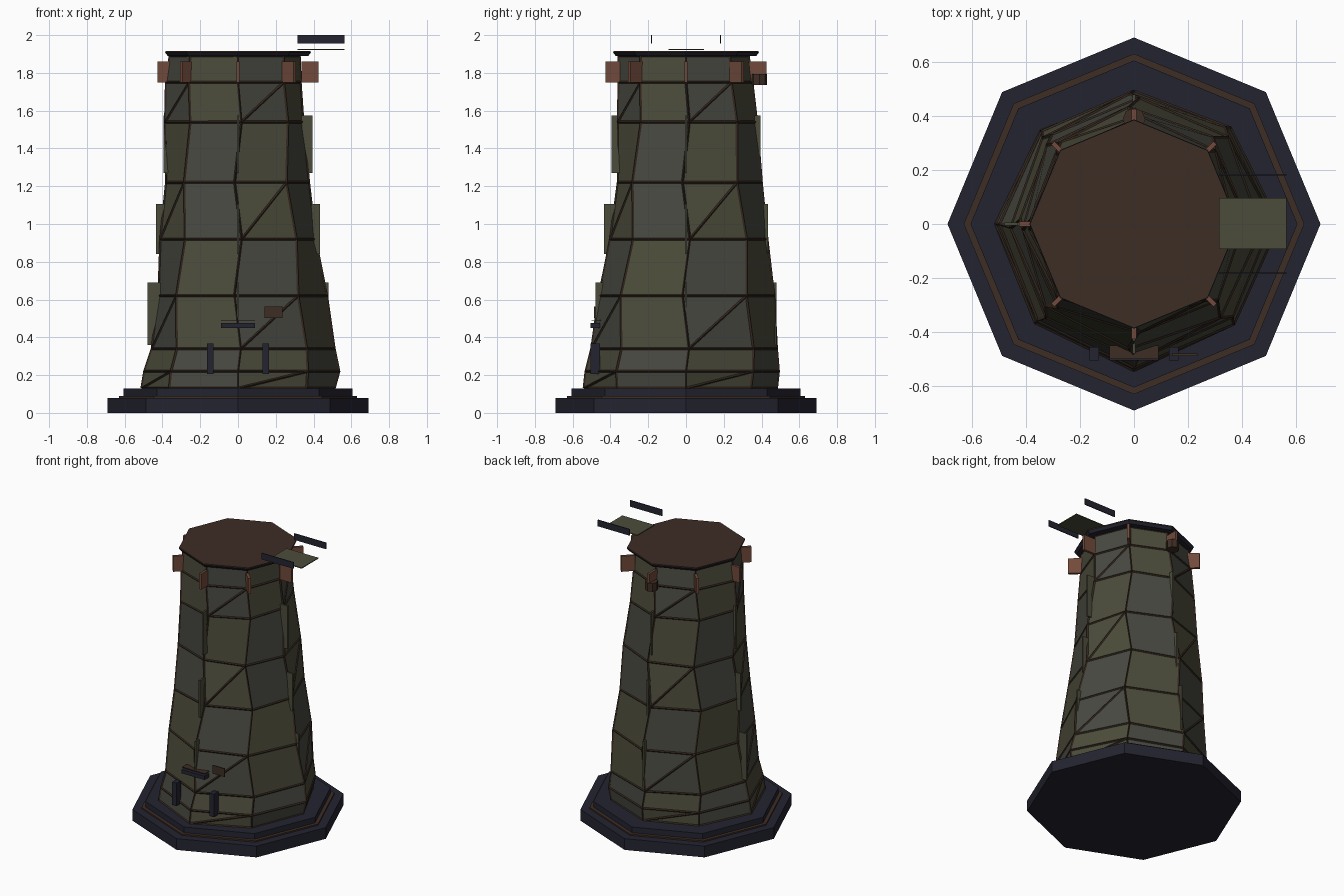
import bpy, bmesh, math
from mathutils import Matrix

if "Cube" in bpy.data.objects:
    bpy.data.objects.remove(bpy.data.objects["Cube"])


def material(name, rgb):
    m = bpy.data.materials.new(name)
    m.diffuse_color = (*rgb, 1)
    m.use_nodes = True
    m.node_tree.nodes["Principled BSDF"].inputs["Base Color"].default_value = m.diffuse_color
    return m


STONE = material("olive stone", (0.072, 0.072, 0.044))
STONE_GREY = material("grey stone", (0.064, 0.066, 0.052))
NAVY = material("dark slate", (0.017, 0.017, 0.030))
BROWN = material("brown boards", (0.048, 0.026, 0.018))
SEAM = material("dark seam", (0.034, 0.020, 0.013))
COPPER = material("copper", (0.165, 0.068, 0.043))


def finish(name, bm, *mats):
    bmesh.ops.recalc_face_normals(bm, faces=bm.faces)
    me = bpy.data.meshes.new(name)
    bm.to_mesh(me)
    bm.free()
    for m in mats:
        me.materials.append(m)
    ob = bpy.data.objects.new(name, me)
    bpy.context.collection.objects.link(ob)
    return ob


def box(name, x, y, z, mat, turn=0.0):
    """Box from (min, max) ranges, turned about the tower axis."""
    bm = bmesh.new()
    bmesh.ops.create_cube(bm, size=1)
    for v in bm.verts:
        v.co = [r[0] + (c + 0.5) * (r[1] - r[0]) for c, r in zip(v.co, (x, y, z))]
    bm.transform(Matrix.Rotation(turn, 4, 'Z'))
    return finish(name, bm, mat)


def prism(name, r, z0, z1, mat, sides=8, centre=(0, 0), r_top=None):
    bm = bmesh.new()
    rings = []
    for z, rad in ((z0, r), (z1, r_top or r)):
        rings.append([bm.verts.new((centre[0] + rad * math.cos(math.tau * i / sides),
                                    centre[1] + rad * math.sin(math.tau * i / sides), z))
                      for i in range(sides)])
    for ring in rings:
        bm.faces.new(ring)
    for i in range(sides):
        j = (i + 1) % sides
        bm.faces.new((rings[0][i], rings[0][j], rings[1][j], rings[1][i]))
    return finish(name, bm, mat)


# Tower rings: height, twist, radius towards +x, +y, -x, -y, diagonal factor
RINGS = [
    (0.13, 0.00, 0.51, 0.48, 0.51, 0.54, 0.98),
    (0.22, 0.00, 0.535, 0.49, 0.495, 0.53, 0.98),
    (0.34, 0.03, 0.51, 0.48, 0.455, 0.50, 0.99),
    (0.62, -0.04, 0.47, 0.465, 0.42, 0.46, 1.01),
    (0.92, 0.05, 0.41, 0.43, 0.41, 0.40, 1.03),
    (1.22, -0.05, 0.375, 0.40, 0.38, 0.36, 1.04),
    (1.54, 0.05, 0.345, 0.375, 0.385, 0.36, 1.01),
    (1.75, 0.00, 0.33, 0.35, 0.38, 0.355, 1.0),
    (1.892, 0.00, 0.325, 0.33, 0.36, 0.355, 1.0),
]


def tower_mesh():
    bm = bmesh.new()
    rows = []
    for z, twist, *radii, diag in RINGS:
        row = []
        for i in range(8):
            r = radii[i // 2]
            if i % 2:
                r = diag * (r + radii[(i // 2 + 1) % 4]) / 2
            a = i * math.pi / 4 + twist
            row.append(bm.verts.new((r * math.cos(a), r * math.sin(a), z)))
        rows.append(row)
    for k in range(len(rows) - 1):
        for i in range(8):
            j = (i + 1) % 8
            a, b, c, d = rows[k][i], rows[k][j], rows[k + 1][j], rows[k + 1][i]
            # every other panel is creased along its diagonal
            split = i % 2 == 0 and k % 2 == 0
            for loop in ([(a, b, c), (a, c, d)] if split else [(a, b, c, d)]):
                bm.faces.new(loop).material_index = (i + k // 2) % 2
    return bm


# Wall and its raised seams
finish("tower_wall", tower_mesh(), STONE, STONE_GREY)
bm = tower_mesh()
for f in bm.faces:
    f.material_index = 0
seams = finish("wall_seams", bm, SEAM)
wire = seams.modifiers.new("seams", 'WIREFRAME')
wire.thickness = 0.014
wire.offset = 0
wire.use_even_offset = True

# Stepped base
prism("base_slab", 0.69, 0.0, 0.08, NAVY)
prism("base_trim", 0.63, 0.08, 0.09, BROWN)
prism("base_step", 0.605, 0.085, 0.13, NAVY)

# Roof deck
prism("roof_rim", 0.372, 1.89, 1.908, NAVY, r_top=0.387)
prism("roof_deck", 0.385, 1.907, 1.916, BROWN)

# Brackets on all eight corners below the roof
for i in range(8):
    box(f"roof_bracket_{i}", (0.335, 0.425), (-0.009, 0.009), (1.75, 1.86), COPPER, i * math.pi / 4)

# Stacked fins on the four main corners
FINS = [(0.44, 0.48, 0.36, 0.69), (0.38, 0.433, 0.84, 1.105), (0.34, 0.395, 1.27, 1.575)]
for i in range(4):
    for k, (r0, r1, z0, z1) in enumerate(FINS):
        box(f"fin_{i}_{k}", (r0 - 0.03, r1), (-0.006, 0.006), (z0, z1), STONE, i * math.pi / 2)

# Landing plank and side rails at the roof
box("landing_plank", (0.315, 0.565), (-0.092, 0.096), (1.920, 1.926), STONE)
for s in (-1, 1):
    box("landing_rail", (0.315, 0.565), (s * 0.182 - 0.003, s * 0.182 + 0.003), (1.955, 2.0), NAVY)
    # Door posts
    box("door_post", (s * 0.147 - 0.017, s * 0.147 + 0.017), (-0.505, -0.455), (0.205, 0.368), NAVY)

# Door lintel, ledge and sign
box("door_lintel", (-0.09, 0.09), (-0.505, -0.455), (0.45, 0.477), NAVY)
box("door_ledge", (-0.09, 0.09), (-0.5, -0.45), (0.488, 0.493), BROWN)
box("door_sign", (0.14, 0.235), (-0.488, -0.48), (0.503, 0.562), COPPER).data.materials[0] = BROWN

# Small drum on the back
prism("back_drum", 0.042, 1.737, 1.795, BROWN, sides=8, centre=(0, 0.388))
